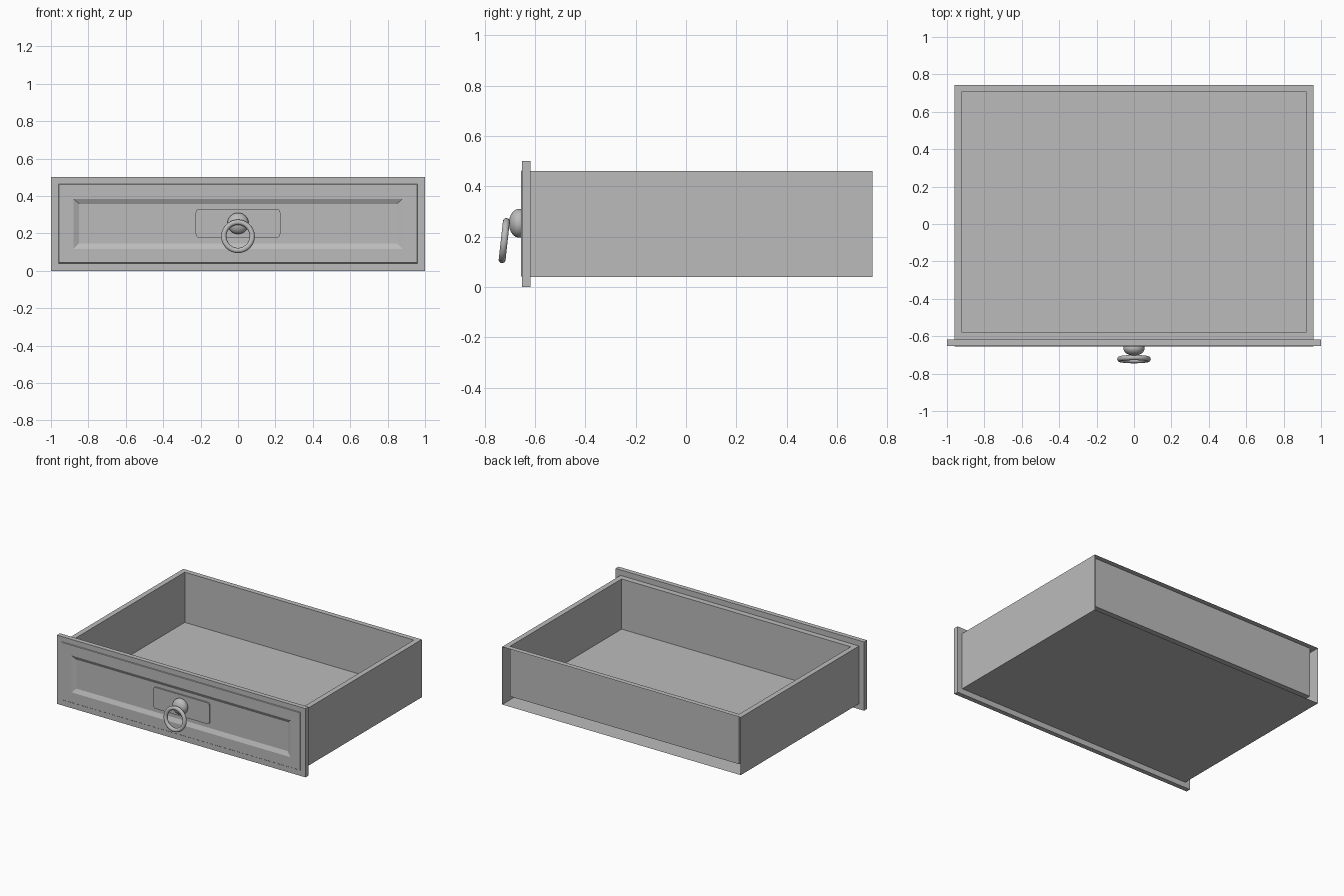
import bpy, bmesh, math

if "Cube" in bpy.data.objects:
    bpy.data.objects.remove(bpy.data.objects["Cube"], do_unlink=True)

GREY = (0.5, 0.5, 0.5, 1.0)
grey = bpy.data.materials.new("plain_grey")
grey.use_nodes = True
grey.diffuse_color = GREY
grey.node_tree.nodes["Principled BSDF"].inputs["Base Color"].default_value = GREY


def add_object(name, bm):
    bmesh.ops.recalc_face_normals(bm, faces=bm.faces)
    mesh = bpy.data.meshes.new(name)
    bm.to_mesh(mesh)
    bm.free()
    obj = bpy.data.objects.new(name, mesh)
    bpy.context.collection.objects.link(obj)
    mesh.materials.append(grey)
    return obj


def loft(name, loops, open_quads=()):
    """Join four-cornered loops in order, cap both ends, leave chosen quads open."""
    bm = bmesh.new()
    rings = [[bm.verts.new(p) for p in loop] for loop in loops]
    for r, (a, b) in enumerate(zip(rings, rings[1:])):
        for i in range(4):
            if (r, i) not in open_quads:
                j = (i + 1) % 4
                bm.faces.new((a[i], a[j], b[j], b[i]))
    bm.faces.new(rings[0][::-1])
    bm.faces.new(rings[-1])
    return add_object(name, bm)


def flat_rect(x, y0, y1, z):
    return [(-x, y0, z), (x, y0, z), (x, y1, z), (-x, y1, z)]


def upright_rect(x, z0, z1, y):
    return [(-x, y, z0), (x, y, z0), (x, y, z1), (-x, y, z1)]


# Tray: outer walls, rim, inner walls and floor; the outer back is open
loft("drawer_tray", [
    flat_rect(0.96, -0.625, 0.742, 0.04),
    flat_rect(0.96, -0.625, 0.742, 0.46),
    flat_rect(0.922, -0.577, 0.705, 0.46),
    flat_rect(0.922, -0.577, 0.705, 0.095),
], open_quads={(0, 2)})

# Front board: raised border with a bevelled sunken field
loft("front_panel", [
    upright_rect(1.0, 0.0, 0.5, -0.618),
    upright_rect(1.0, 0.0, 0.5, -0.652),
    upright_rect(0.96, 0.04, 0.463, -0.652),
    upright_rect(0.957, 0.043, 0.46, -0.656),
    upright_rect(0.88, 0.117, 0.385, -0.656),
    upright_rect(0.85, 0.147, 0.358, -0.642),
])

# Handle plate with rounded corners
bm = bmesh.new()
bmesh.ops.create_cube(bm, size=1)
for v in bm.verts:
    v.co = (v.co.x * 0.452, v.co.y * 0.022 - 0.641, v.co.z * 0.155 + 0.254)
corners = [e for e in bm.edges if abs(e.verts[0].co.y - e.verts[1].co.y) > 0.01]
bmesh.ops.bevel(bm, geom=corners, offset=0.02, segments=5, profile=0.5, affect='EDGES')
add_object("handle_plate", bm)

# Slightly flattened round knob
bpy.ops.mesh.primitive_uv_sphere_add(segments=32, ring_count=16, radius=0.057,
                                     location=(0, -0.664, 0.253), scale=(1, 0.7, 1))
knob = bpy.context.object
knob.name = "handle_knob"

# Hanging ring pull, leaning slightly outwards at the bottom
bpy.ops.mesh.primitive_torus_add(major_radius=0.076, minor_radius=0.014,
                                 major_segments=40, minor_segments=14,
                                 location=(0, -0.7225, 0.184),
                                 rotation=(math.radians(83.7), 0, 0))
ring = bpy.context.object
ring.name = "handle_ring"

for obj in (knob, ring):
    obj.data.materials.append(grey)
    obj.data.shade_smooth()
